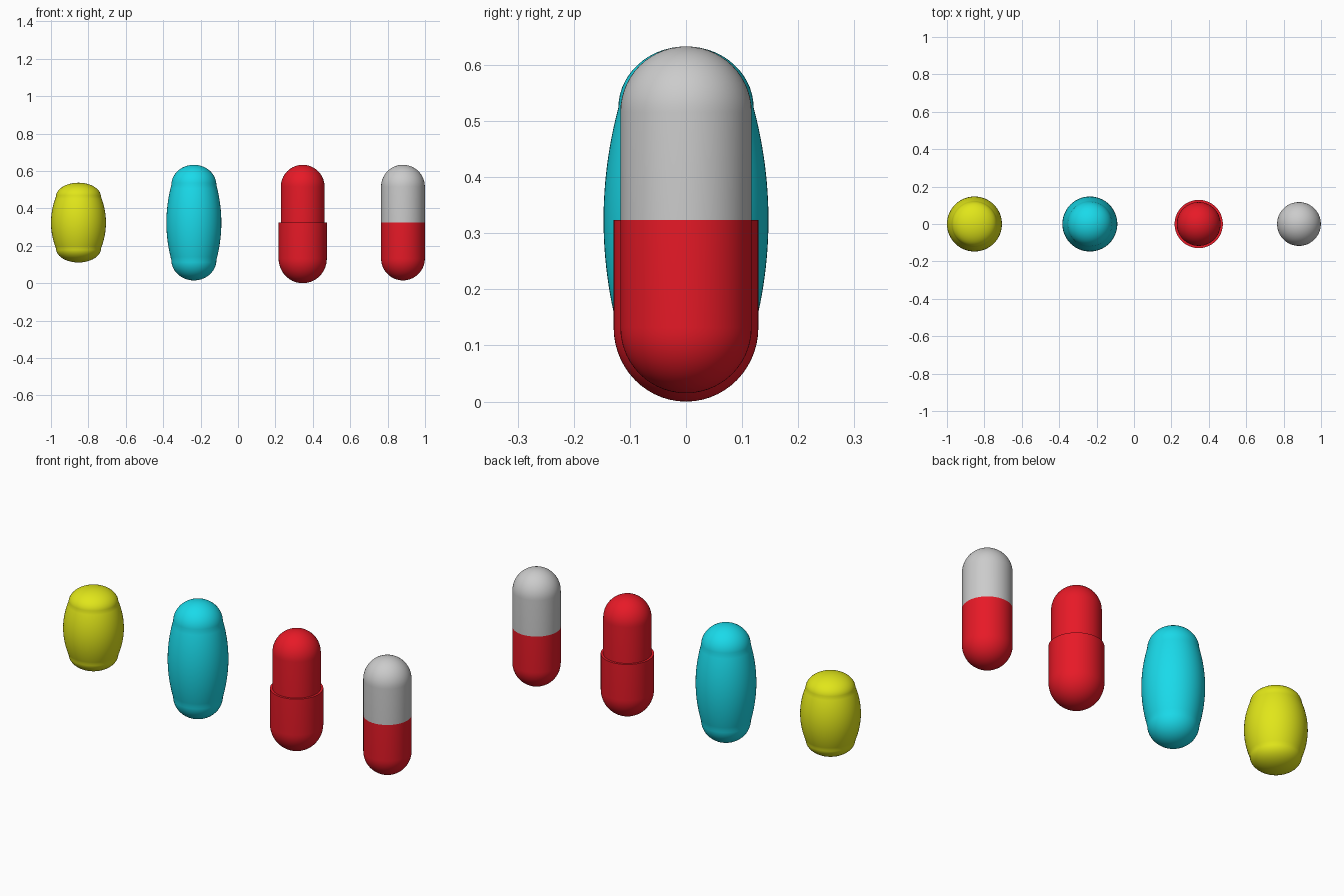
import bpy, bmesh
from math import cos, sin, pi, radians

if "Cube" in bpy.data.objects:
    bpy.data.objects.remove(bpy.data.objects["Cube"])

MID = 0.324      # height of every capsule's waist
R = 0.117        # standard capsule radius
STRAIGHT = 0.192 # waist to start of dome


def material(name, rgb):
    m = bpy.data.materials.new(name)
    m.diffuse_color = (*rgb, 1)
    m.use_nodes = True
    m.node_tree.nodes["Principled BSDF"].inputs["Base Color"].default_value = m.diffuse_color
    return m


RED = material("red", (0.80, 0.01, 0.02))
CYAN = material("cyan", (0.01, 0.70, 0.82))
YELLOW = material("yellow", (0.75, 0.79, 0.01))


def dome(r, start, height, steps=14):
    """Quarter ellipse from the rim at `start` to the pole."""
    return [(r * cos(a), start + height * sin(a))
            for a in (i * pi / 2 / steps for i in range(steps + 1))]


def revolve(name, profile, x, mat=None, segments=64):
    """Spin an (r, z) profile, z measured from the waist, about the z axis."""
    bm = bmesh.new()
    verts = [bm.verts.new((r, 0, z)) for r, z in profile]
    edges = [bm.edges.new(p) for p in zip(verts, verts[1:])]
    bmesh.ops.spin(bm, geom=verts + edges, cent=(0, 0, 0), axis=(0, 0, 1),
                   angle=2 * pi, steps=segments, use_duplicate=False)
    bmesh.ops.remove_doubles(bm, verts=bm.verts, dist=1e-5)
    bmesh.ops.recalc_face_normals(bm, faces=bm.faces)
    me = bpy.data.meshes.new(name)
    bm.to_mesh(me)
    bm.free()
    ob = bpy.data.objects.new(name, me)
    bpy.context.collection.objects.link(ob)
    ob.location = (x, 0, MID)
    if mat:
        me.materials.append(mat)
    bpy.ops.object.select_all(action='DESELECT')
    ob.select_set(True)
    bpy.context.view_layer.objects.active = ob
    bpy.ops.object.shade_smooth_by_angle(angle=radians(35))
    return ob


def flip(profile):
    return [(r, -z) for r, z in profile]


# Half profiles: straight capsule, wider cap, bulging pill
half = [(R, 0)] + dome(R, STRAIGHT, R)
cap = [(R, 0), (0.129, 0)] + dome(0.129, STRAIGHT, 0.132)
bulge = [(0.1205 + 0.0265 * (1 - (i / 12) ** 2), 0.2 * i / 12) for i in range(12)]
bulge += dome(0.1205, 0.2, 0.109)
pill = flip(bulge)[:0:-1] + bulge

# Short yellow and tall cyan bulging pills
revolve("short_pill", [(r, z * 0.69) for r, z in pill], -0.853, YELLOW)
revolve("tall_pill", pill, -0.236, CYAN)

# Red capsule with a stepped lower cap
revolve("stepped_capsule_top", half, 0.346, RED)
revolve("stepped_capsule_cap", flip(cap), 0.346, RED)

# Two-tone capsule
revolve("two_tone_capsule_top", half, 0.882)
revolve("two_tone_capsule_bottom", flip(half), 0.882, RED)
